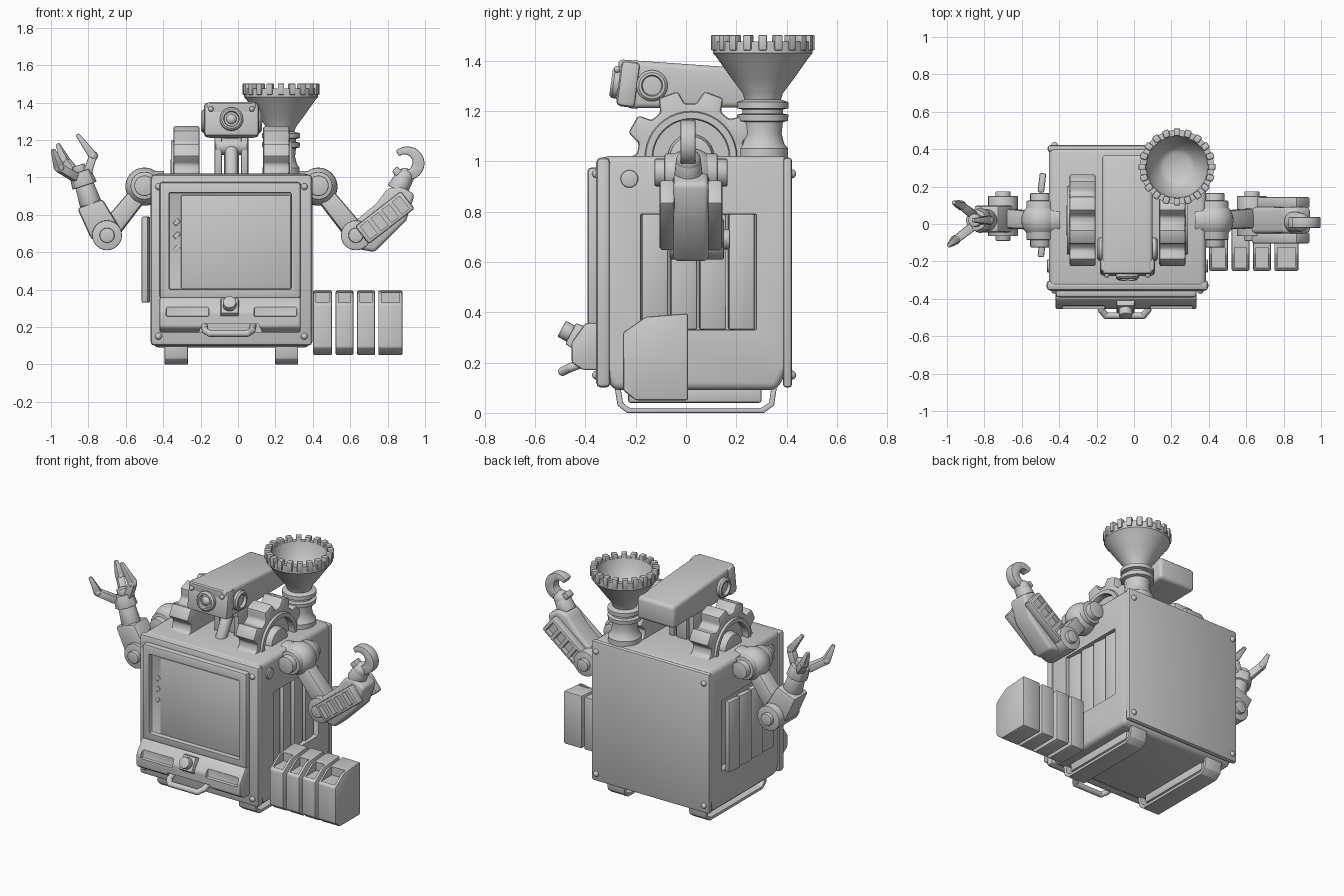
import bpy, bmesh, math
from mathutils import Vector, Matrix

if "Cube" in bpy.data.objects:
    bpy.data.objects.remove(bpy.data.objects["Cube"])

GREY = (0.6, 0.6, 0.6, 1)
mat = bpy.data.materials.new("plain_grey")
mat.use_nodes = True
mat.diffuse_color = GREY
mat.node_tree.nodes["Principled BSDF"].inputs["Base Color"].default_value = GREY
CX = -0.035  # middle of the body
SIDES = (("right", -1), ("left", 1))


def add(name, bm, bevel=0.0, matrix=None, seg=2):
    bmesh.ops.remove_doubles(bm, verts=bm.verts, dist=1e-5)
    bmesh.ops.recalc_face_normals(bm, faces=bm.faces)
    if bevel:
        edges = [e for e in bm.edges if e.calc_face_angle(0) > 0.5]
        bmesh.ops.bevel(bm, geom=edges, offset=bevel, segments=seg, profile=0.5,
                        affect='EDGES', clamp_overlap=True)
    if matrix:
        bm.transform(matrix)
    me = bpy.data.meshes.new(name)
    bm.to_mesh(me)
    bm.free()
    me.materials.append(mat)
    ob = bpy.data.objects.new(name, me)
    bpy.context.collection.objects.link(ob)
    return ob


def box(name, x, y, z, bevel=0.01, turn=0.0, axis='Y'):
    """Box from three (low, high) ranges, turned about its own centre."""
    bm = bmesh.new()
    bmesh.ops.create_cube(bm, size=1)
    bmesh.ops.scale(bm, vec=[r[1] - r[0] for r in (x, y, z)], verts=bm.verts)
    centre = Vector([sum(r) / 2 for r in (x, y, z)])
    return add(name, bm, bevel, Matrix.Translation(centre) @ Matrix.Rotation(turn, 4, axis))


def prism(name, pts, axis, lo, hi, bevel=0.01, seg=2):
    """Outline in (y, z) pushed along x, or in (x, z) pushed along y."""
    bm = bmesh.new()
    place = (lambda a, b: (lo, a, b)) if axis == 'x' else (lambda a, b: (a, lo, b))
    face = bm.faces.new([bm.verts.new(place(a, b)) for a, b in pts])
    new = bmesh.ops.extrude_face_region(bm, geom=[face])["geom"]
    d = hi - lo
    bmesh.ops.translate(bm, vec=(d, 0, 0) if axis == 'x' else (0, d, 0),
                        verts=[v for v in new if isinstance(v, bmesh.types.BMVert)])
    return add(name, bm, bevel, seg=seg)


def lathe(name, profile, at, direction=(0, 0, 1), steps=40):
    bm = bmesh.new()
    vs = [bm.verts.new((r, 0, z)) for r, z in profile]
    es = [bm.edges.new(p) for p in zip(vs, vs[1:])]
    bmesh.ops.spin(bm, geom=vs + es, cent=(0, 0, 0), axis=(0, 0, 1),
                   angle=2 * math.pi, steps=steps, use_merge=True)
    turn = Vector(direction).to_track_quat('Z', 'Y').to_matrix().to_4x4()
    return add(name, bm, 0, Matrix.Translation(at) @ turn)


def rod(name, a, b, r1, r2=None, n=24, bevel=0.006):
    a, b = Vector(a), Vector(b)
    bm = bmesh.new()
    bmesh.ops.create_cone(bm, cap_ends=True, segments=n, radius1=r1, radius2=r2 or r1, depth=(b - a).length)
    turn = (b - a).to_track_quat('Z', 'Y').to_matrix().to_4x4()
    if n == 4:
        turn = turn @ Matrix.Rotation(math.pi / 4, 4, 'Z')
    return add(name, bm, bevel, Matrix.Translation((a + b) / 2) @ turn)


def ball(name, at, r):
    arc = [(r * math.sin(i * math.pi / 16), -r * math.cos(i * math.pi / 16)) for i in range(17)]
    return lathe(name, arc, at, (0, 1, 0))


def cut(ob, cutter):
    cutter.hide_render = True
    mod = ob.modifiers.new("cut", 'BOOLEAN')
    mod.object, mod.operation, mod.solver = cutter, 'DIFFERENCE', 'EXACT'
    bpy.context.view_layer.update()
    me = bpy.data.meshes.new_from_object(ob.evaluated_get(bpy.context.evaluated_depsgraph_get()))
    ob.modifiers.clear()
    ob.data = me
    bpy.data.objects.remove(cutter)


# Body shell with a recessed, slatted vent on each side
body = prism("body", [(-.34, .18), (-.29, .09), (.36, .09), (.41, .18), (.41, 1.02), (-.34, 1.02)],
             'x', -.455, .385, .03, 3)
for side, s in SIDES:
    wall = CX + s * .42
    cut(body, box("vent_cutter", (wall - .045, wall + .045), (-.18, .28), (.33, .79), .004))
    for i in range(4):
        y = -.125 + i * .115
        box(f"{side}_vent_slat", (wall - .055, wall - .02), (y - .052, y + .052), (.33, .79), .008, s * .12, 'Z')
    rod(f"{side}_side_button", (wall - .01, -.225, .93), (wall + .01, -.225, .93), .035)
box("front_plate", (-.467, .397), (-.357, -.30), (.10, 1.015), .02)
box("back_plate", (-.462, .392), (.385, .422), (.10, 1.015), .015)
for x in (-.425, .355):
    for z in (.15, .95):
        ball("front_screw", (x, -.355, z), .018)
        ball("back_screw", (x, .42, z), .018)

# Screen with bezel and slanted glint bars
bezel = box("screen_bezel", (-.42, .335), (-.392, -.34), (.35, .975), .016)
cut(bezel, box("screen_cutter", (-.37, .285), (-.45, -.362), (.40, .92), .01))
box("screen_glass", (-.305, .283), (-.369, -.355), (.405, .905), .006)
for z in (.62, .69, .76):
    box("screen_glint", (-.345, -.31), (-.368, -.36), (z - .012, z + .012), .003, -.8)

# Drawer, knob and pull handle
drawer = prism("drawer", [(-.33, .36), (-.40, .357), (-.455, .28), (-.455, .20), (-.41, .17), (-.33, .17)],
               'x', -.42, .335, .01)
cut(drawer, prism("notch_cutter", [(-.24, .1), (-.19, .215), (.11, .215), (.16, .1)], 'y', -.6, -.37, 0))
for s in (-1, 1):
    x = CX + s * .235
    cut(drawer, box("pocket_cutter", (x - .115, x + .115), (-.50, -.435), (.255, .335), .01))
knob_way = Vector((0, -.85, .45)).normalized()
knob_at = Vector((-.045, -.41, .29))
rod("knob_base", knob_at, knob_at + knob_way * .055, .075, .065, 4)
rod("knob", knob_at + knob_way * .04, knob_at + knob_way * .095, .036)
handle = [(-.18, -.39, .205), (-.175, -.46, .18), (-.15, -.49, .165)]
handle += [(-.10 - x, y, z) for x, y, z in reversed(handle)]
for a, b in zip(handle, handle[1:]):
    rod("drawer_handle", a, b, .018, n=16, bevel=0)
    ball("handle_joint", b, .018)

# Sled feet
for side, s in SIDES:
    x = CX + s * .295
    outer = [(-.285, .11), (-.272, .03), (-.235, 0), (.31, 0), (.35, .03), (.362, .11)]
    inner = [(.34, .11), (.33, .04), (.30, .02), (-.225, .02), (-.25, .04), (-.262, .11)]
    prism(f"{side}_skid", outer + inner, 'x', x - .062, x + .062, .004)
    box(f"{side}_foot_block", (x - .05, x + .05), (-.23, .30), (.04, .11))

# Cog wheels half sunk in the top
cog = []
for i in range(9):
    for frac, r in ((0, .215), (.3, .215), (.42, .268), (.85, .268)):
        t = (i + frac) * 2 * math.pi / 9 + .08
        cog.append((.02 + r * math.cos(t), 1.015 + r * math.sin(t)))
for side, s in SIDES:
    x = CX + s * .24
    wheel = prism(f"{side}_cog", cog, 'x', x - .07, x + .07, .012)
    cut(wheel, rod("cog_cutter", (x + s * .04, .02, 1.015), (x + s * .12, .02, 1.015), .155, bevel=0))
    lathe(f"{side}_cog_ring", [(.15, 0), (.185, 0), (.18, .018), (.155, .018), (.15, 0)],
          (x + s * .066, .02, 1.015), (s, 0, 0))
    rod(f"{side}_cog_hub", (x, .02, 1.015), (x + s * .085, .02, 1.015), .10, .085)

# Head with front lens, ear lenses and neck
head = prism("head", [(-.272, 1.405), (.37, 1.36), (.37, 1.215), (-.24, 1.21)], 'x', -.17, .10, .022, 3)
box("face_frame", (-.182, .112), (-.268, -.19), (1.215, 1.398), .02, -.13, 'X')
LENS = [(0, 0), (.062, 0), (.062, .02), (.052, .03), (.042, .03), (.038, .012), (0, .016)]
lathe("front_lens", LENS, (CX, -.268, 1.31), (0, -1, .14))
ball("lens_eye", (CX, -.265, 1.31), .032)
for x in (-.145, .075):
    for z in (1.25, 1.365):
        ball("face_screw", (x, -.258 - (z - 1.25) * .13, z), .014)
for side, s in SIDES:
    lathe(f"{side}_ear_lens", LENS, (CX + s * .132, -.135, 1.30), (s, 0, 0))
    x = CX + s * .07
    box(f"{side}_neck_post", (x - .02, x + .02), (-.07, .10), (1.0, 1.22))
box("neck_core", (-.075, .005), (-.04, .10), (1.0, 1.22))
rod("neck_roller", (-.12, -.03, 1.165), (.05, -.03, 1.165), .045)
rod("neck_pipe", (CX, -.13, 1.0), (CX, -.05, 1.15), .035)

# Funnel with a notched rim
FX, FY = .23, .305
lathe("funnel", [(0, 1.0), (.10, 1.0), (.10, 1.05), (.085, 1.07), (.075, 1.11), (.08, 1.155), (.10, 1.16),
                 (.102, 1.185), (.08, 1.19), (.08, 1.205), (.102, 1.21), (.102, 1.235), (.072, 1.245),
                 (.08, 1.27), (.125, 1.33), (.185, 1.415), (.198, 1.43), (.198, 1.475), (.165, 1.475),
                 (.15, 1.42), (.10, 1.34), (.07, 1.32), (0, 1.32)], (FX, FY, 0), steps=48)
for i in range(20):
    t = i * math.pi / 10
    p = Vector((FX + .186 * math.cos(t), FY + .186 * math.sin(t), 0))
    box("funnel_tooth", (p.x - .02, p.x + .02), (p.y - .017, p.y + .017), (1.44, 1.502), .006, t, 'Z')

# Shoulders and upper arms
AY = .02
for side, s in SIDES:
    x = CX + s * .465
    ball(f"{side}_shoulder", (x, AY, .95), .102)
    rod(f"{side}_shoulder_axle", (x, AY - .145, .955), (x, AY + .145, .955), .055)
    rod(f"{side}_shoulder_band", (x, AY - .105, .955), (x, AY + .105, .955), .075)
    rod(f"{side}_shoulder_mount", (CX + s * .36, AY, .95), (x, AY, .95), .085)
    ex = CX + s * .665
    rod(f"{side}_upper_arm", (x + s * .03, AY, .91), (ex, AY + .01, .70), .068, .078, 4, .015)
    rod(f"{side}_elbow", (ex, AY - .085, .69), (ex, AY + .13, .69), .08)
    rod(f"{side}_elbow_cap", (ex, AY - .11, .69), (ex, AY + .155, .69), .04)

# Left forearm with windowed side plates, wrist and spanner
prism("left_forearm", [(.55, .68), (.60, .625), (.73, .60), (.90, .77), (.945, .91), (.87, .955),
                       (.80, .94), (.74, .86), (.62, .76)], 'y', -.05, .09, .02, 3)
tilt = Matrix.Rotation(-.66, 3, 'Y')
for y in (-.075, .115):
    mid = Vector((.785, y, .785))
    plate = box("forearm_plate", (mid.x - .155, mid.x + .155), (y - .03, y + .03), (mid.z - .06, mid.z + .06), .012, -.66)
    for i in range(4):
        c = mid + tilt @ Vector((-.108 + i * .072, math.copysign(.03, y), 0))
        cut(plate, box("window_cutter", (c.x - .024, c.x + .024), (c.y - .03, c.y + .03), (c.z - .042, c.z + .042), 0, -.66))
rod("left_wrist", (.85, .01, .93), (.89, .01, 1.0), .058, .05)
ball("left_wrist_ball", (.89, .01, 1.0), .05)
ring = [(math.radians(208 + i * 284 / 24)) for i in range(25)]
jaw = [(.905 + .092 * math.cos(t), 1.075 + .09 * math.sin(t)) for t in ring]
jaw += [(.89 + .043 * math.cos(t), 1.08 + .043 * math.sin(t)) for t in reversed(ring)]
prism("spanner", jaw, 'y', -.022, .038, .008)

# Right forearm, wrist and three-fingered claw
prism("right_forearm", [(-.785, .67), (-.70, .62), (-.625, .72), (-.725, .885), (-.86, .835)], 'y', -.045, .10, .018)
rod("right_wrist", (-.785, AY, .85), (-.825, AY, .97), .06, .05)
rod("palm", (-.82, AY, .955), (-.845, AY, 1.03), .07, .06, 8)
rod("palm_core", (-.84, AY, 1.02), (-.855, AY, 1.065), .035)
FINGERS = (((-.87, -.02, 1.0), (-.955, -.085, 1.05), (-.99, -.115, 1.15)),
           ((-.86, .05, 1.01), (-.925, .10, 1.09), (-.965, .115, 1.18)),
           ((-.81, AY, 1.01), (-.775, AY, 1.115), (-.86, AY, 1.23)))
for root, knee, tip in FINGERS:
    rod("finger_base", root, knee, .034, .03, 4)
    ball("finger_knuckle", knee, .026)
    rod("finger_tip", knee, tip, .033, .015, 4)

# Row of loose cartridges beside the body
side_outline = [(-.25, .32), (-.16, .382), (.008, .395), (.008, .05), (-.20, .05), (-.25, .09)]
for lo, hi in ((.402, .503), (.522, .617), (.637, .733), (.75, .88)):
    cartridge = prism("cartridge", side_outline, 'x', lo, hi, .008)
    cut(cartridge, box("slot_cutter", (lo + .016, hi - .016), (-.235, -.125), (.33, .45), 0))

# Smooth shading with crisp edges
for ob in list(bpy.context.collection.objects):
    if ob.type == 'MESH' and mat.name in ob.data.materials:
        bpy.ops.object.select_all(action='DESELECT')
        ob.select_set(True)
        bpy.context.view_layer.objects.active = ob
        bpy.ops.object.shade_smooth_by_angle(angle=math.radians(35))
